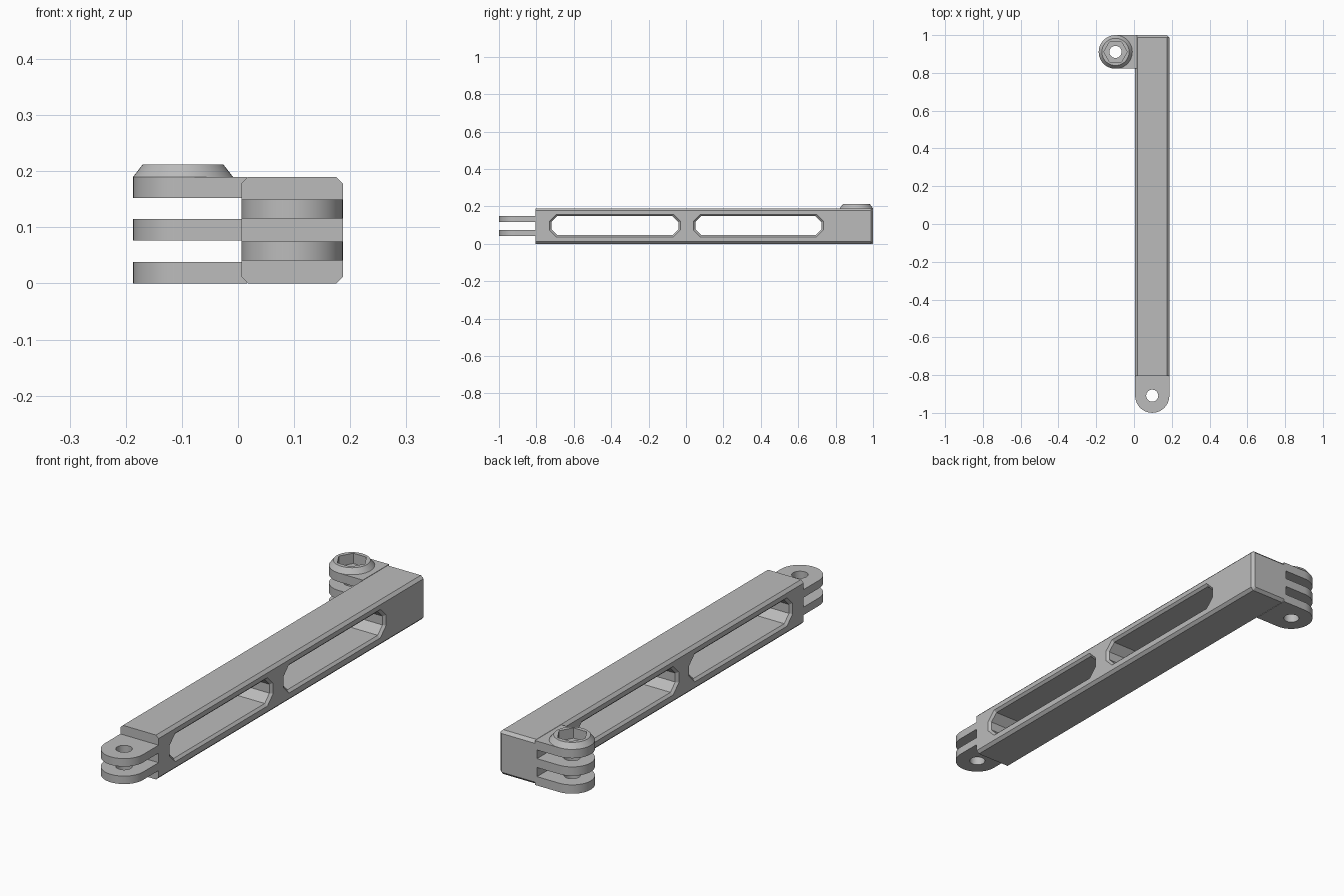
import bpy
import bmesh
from math import cos, sin, pi, radians
from mathutils import Vector

if "Cube" in bpy.data.objects:
    bpy.data.objects.remove(bpy.data.objects["Cube"], do_unlink=True)

grey = bpy.data.materials.new("plain grey")
grey.use_nodes = True
grey.diffuse_color = (0.5, 0.5, 0.5, 1)
grey.node_tree.nodes["Principled BSDF"].inputs["Base Color"].default_value = grey.diffuse_color


def loft(bm, rings):
    """Closed solid through rings with equal point counts."""
    loops = [[bm.verts.new(p) for p in ring] for ring in rings]
    n = len(loops[0])
    for a, b in zip(loops, loops[1:]):
        for i in range(n):
            j = (i + 1) % n
            bm.faces.new((a[i], a[j], b[j], b[i]))
    bm.faces.new(loops[0])
    bm.faces.new(loops[-1])


def make(name, solids):
    bm = bmesh.new()
    for rings in solids:
        loft(bm, rings)
    bmesh.ops.recalc_face_normals(bm, faces=bm.faces)
    mesh = bpy.data.meshes.new(name)
    bm.to_mesh(mesh)
    bm.free()
    mesh.materials.append(grey)
    obj = bpy.data.objects.new(name, mesh)
    bpy.context.collection.objects.link(obj)
    return obj


def circle(c, r, z, n=48):
    return [Vector((c[0] + r * cos(2 * pi * i / n), c[1] + r * sin(2 * pi * i / n), z))
            for i in range(n)]


def tongue(c, r, length, angle, z):
    """Round-ended tab: its tip points along angle, its root is length behind c."""
    pts = [(r * cos(t), r * sin(t)) for t in (-pi / 2 + pi * i / 24 for i in range(25))]
    pts += [(-length, r), (-length, -r)]
    ca, sa = cos(angle), sin(angle)
    return [Vector((c[0] + u * ca - v * sa, c[1] + u * sa + v * ca, z)) for u, v in pts]


def octagon(a0, a1, b0, b1, k):
    """Rectangle with its corners cut by k."""
    return [(a0 + k, b0), (a1 - k, b0), (a1, b0 + k), (a1, b1 - k),
            (a1 - k, b1), (a0 + k, b1), (a0, b1 - k), (a0, b0 + k)]


def cut(obj, cutter):
    mod = obj.modifiers.new("cut", "BOOLEAN")
    mod.operation = "DIFFERENCE"
    mod.solver = "EXACT"
    mod.object = cutter
    bpy.context.view_layer.objects.active = obj
    bpy.ops.object.modifier_apply(modifier=mod.name)


def discard(obj):
    bpy.data.objects.remove(obj, do_unlink=True)


# Bar with chamfered long edges and a chamfered rear end
X0, X1, H, K = 0.006, 0.187, 0.19, 0.012
side = octagon(X0, X1, 0, H, K)
rear = octagon(X0, X1 - K, K, H - K, 0.002)
bar = make("arm_bar", [[
    [Vector((x, -0.805, z)) for x, z in side],
    [Vector((x, 1 - K, z)) for x, z in side],
    [Vector((x, 1, z)) for x, z in rear]]])

# Two long windows through the bar with chamfered rims
windows = []
for y0, y1 in ((-0.73, -0.03), (0.04, 0.735)):
    rings = []
    for x, grow in ((X0 - 0.01, 0.01), (X0 + 0.01, -0.01), (X1 - 0.01, -0.01), (X1 + 0.01, 0.01)):
        outline = octagon(y0 - grow, y1 + grow, 0.036 - grow, 0.158 + grow, 0.038 + grow * 0.6)
        rings.append([Vector((x, y, z)) for y, z in outline])
    windows.append(rings)
cutter = make("window_cutter", windows)
cut(bar, cutter)
discard(cutter)

# Double hinge at the front, triple hinge at the rear
FRONT, REAR = (0.0965, -0.909), (-0.098, 0.911)


def hinge(name, c, r, length, angle, levels):
    return make(name, [[tongue(c, r, length, angle, z) for z in pair] for pair in levels])


front = hinge("front_hinge", FRONT, 0.0905, 0.109, -pi / 2, ((0.041, 0.075), (0.116, 0.15)))
back = hinge("rear_hinge", REAR, 0.089, 0.114, pi, ((0, 0.038), (0.077, 0.115), (0.152, H)))

# Raised collar for the captive nut
collar = make("nut_collar", [[circle(REAR, 0.089, H), circle(REAR, 0.072, 0.212)]])

# Bolt holes and hexagonal nut pocket
for c, parts in ((FRONT, [front]), (REAR, [back, collar])):
    cutter = make("hole_cutter", [[circle(c, 0.032, -0.1), circle(c, 0.032, 0.4)]])
    for part in parts:
        cut(part, cutter)
    discard(cutter)
cutter = make("pocket_cutter", [[circle(REAR, 0.062, 0.168, 6), circle(REAR, 0.062, 0.3, 6)]])
for part in (back, collar):
    cut(part, cutter)
discard(cutter)

# Smooth the round walls, keep the edges sharp
bpy.ops.object.select_all(action="DESELECT")
for part in (front, back, collar):
    part.select_set(True)
bpy.context.view_layer.objects.active = back
bpy.ops.object.shade_smooth_by_angle(angle=radians(25))
